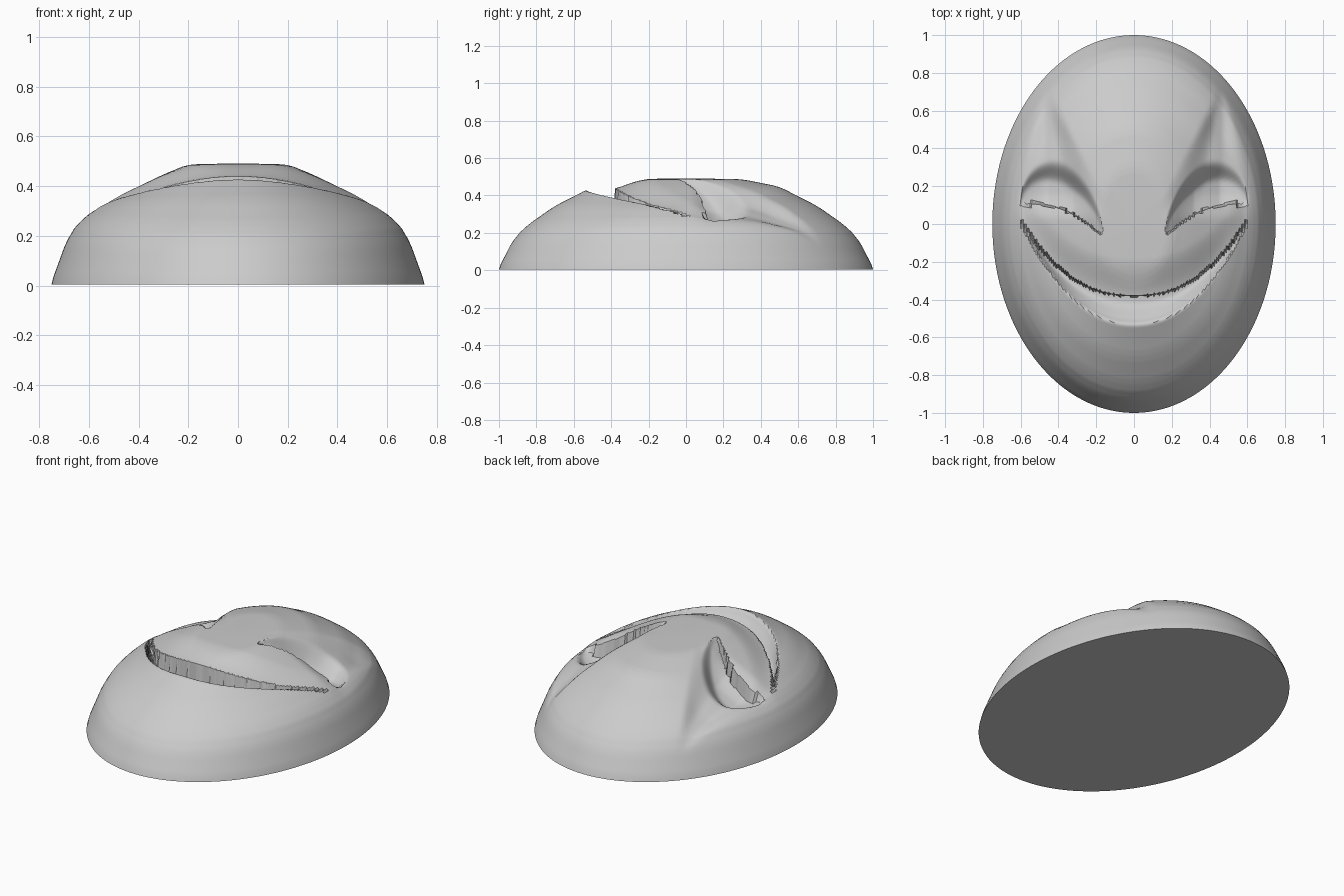
import bpy, bmesh, math

if "Cube" in bpy.data.objects:
    bpy.data.objects.remove(bpy.data.objects["Cube"])

SEG, RINGS = 216, 100
HALF_W, HALF_L, BASE = 0.75, 1.0, 0.01

# dome height against normalised radius, lengthwise and sideways
LONG = [(0, .492), (.3, .487), (.5, .447), (.6, .395), (.7, .345), (.85, .24), (.92, .17), (1, .015)]
SIDE = [(0, .492), (.27, .487), (.4, .447), (.53, .40), (.71, .335), (.84, .265), (.91, .2), (1, .015)]


def lerp_table(table, r):
    for (a, za), (b, zb) in zip(table, table[1:]):
        if r <= b:
            return za + (zb - za) * (r - a) / (b - a)
    return table[-1][1]


def profile(table, r):
    # softened look-up so the dome reads as a smooth surface
    k = 0.03 * min(1, (1 - r) / 0.1)
    return sum(lerp_table(table, min(1, max(0, abs(r + k * i)))) for i in (-1, 0, 1)) / 3


def smooth(t):
    t = max(0.0, min(1.0, t))
    return t * t * (3 - 2 * t)


def upper_lip(x):
    return -0.38 + 0.40 * (x / 0.6) ** 2.4


def lower_lip(x):
    return -0.545 + 0.56 * (x / 0.6) ** 2.2


def eye_lower(x):
    u = (x - 0.17) / 0.43
    return -0.06 + 0.40 * u - 0.24 * u * u


def eye_upper(x):
    u = (x - 0.17) / 0.43
    return eye_lower(x) + 0.22 * math.sqrt(max(0, 4 * u * (1 - u)))


def height(x, y):
    x = abs(x)
    ex, ey = x / HALF_W, y / HALF_L
    r = math.hypot(ex, ey)
    w = ey * ey / (r * r) if r > 1e-6 else 0.5
    z = w * profile(LONG, r) + (1 - w) * profile(SIDE, r)
    # grinning mouth: floor slopes down behind the lower lip to a step
    if x < 0.6:
        up, lo = upper_lip(x), lower_lip(x)
        fade = 1 - (x / 0.6) ** 4
        if lo < y < up:
            t = (y - lo) / (up - lo)
            rim = 0.27 - 0.264 * lo
            z += (rim - 0.085 * fade * smooth(t * 1.2) - z) * smooth(t * 4)
        elif y >= up:
            z -= 0.032 * fade * smooth(1 - (y - up) / 0.2)
    # brow hollows tapering up to the forehead
    if 0.0 < y < 0.74:
        half = 0.22 * (0.74 - y) / 0.5
        d = abs(x - (0.40 + 0.06 * y / 0.7)) / half
        z -= 0.045 * smooth(1.2 * (1 - d)) * smooth((0.74 - y) / 0.3) * smooth((y - 0.02) / 0.15)
    # crescent eye sockets
    if 0.17 < x < 0.6:
        lo, up = eye_lower(x), eye_upper(x)
        if lo < y < up + 0.03:
            u = (x - 0.17) / 0.43
            t = (y - lo) / (up + 0.03 - lo)
            z -= 0.09 * min(1, 4 * u * (1 - u) + 0.1) * smooth((1 - t) * 2)
    return z


def snap(x, y):
    # pull nearby points on to the crease lines to keep them crisp
    a = abs(x)
    curves = []
    if a < 0.6:
        curves += [upper_lip(a)]
    if 0.17 < a < 0.6:
        curves += [eye_lower(a)]
    for c in curves:
        if abs(y - c) < 0.009:
            return c + (0.002 if y >= c else -0.002)
    return y


# mask face and flat back
bm = bmesh.new()
centre = bm.verts.new((0, 0, height(0, 0)))
rings = []
for i in range(1, RINGS + 1):
    r = i / RINGS
    ring = []
    for j in range(SEG):
        a = 2 * math.pi * j / SEG
        x, y = HALF_W * r * math.cos(a), HALF_L * r * math.sin(a)
        y = snap(x, y)
        ring.append(bm.verts.new((x, y, BASE if i == RINGS else height(x, y))))
    rings.append(ring)
for j in range(SEG):
    k = (j + 1) % SEG
    bm.faces.new((centre, rings[0][j], rings[0][k]))
    for a, b in zip(rings, rings[1:]):
        bm.faces.new((a[j], b[j], b[k], a[k]))
bm.faces.new(list(reversed(rings[-1])))
for v in bm.verts:
    if v.co.z <= BASE + 1e-5:
        v.co.z = 0.005
bmesh.ops.recalc_face_normals(bm, faces=bm.faces)

mesh = bpy.data.meshes.new("mask")
bm.to_mesh(mesh)
bm.free()
mask = bpy.data.objects.new("mask", mesh)
bpy.context.collection.objects.link(mask)
bpy.context.view_layer.objects.active = mask
mask.select_set(True)
bpy.ops.object.shade_smooth_by_angle(angle=math.radians(40))
